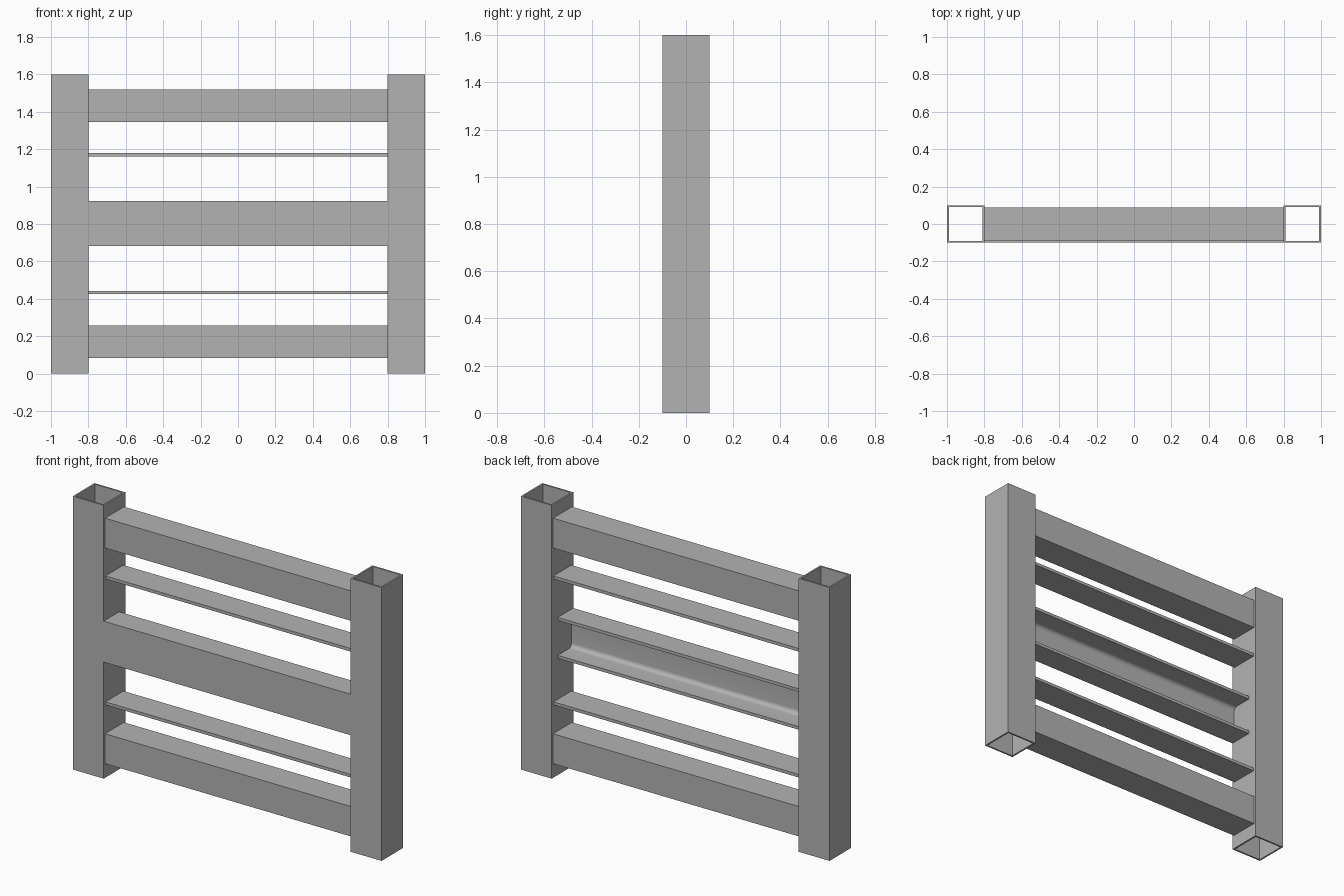
import bpy, bmesh, math

if "Cube" in bpy.data.objects:
    bpy.data.objects.remove(bpy.data.objects["Cube"], do_unlink=True)

# Single steel colour
GREY = (0.45, 0.45, 0.45, 1)
steel = bpy.data.materials.new("steel_grey")
steel.use_nodes = True
steel.diffuse_color = GREY
steel.node_tree.nodes["Principled BSDF"].inputs["Base Color"].default_value = GREY


def finish(name, bm):
    bmesh.ops.recalc_face_normals(bm, faces=bm.faces)
    mesh = bpy.data.meshes.new(name)
    bm.to_mesh(mesh)
    bm.free()
    mesh.materials.append(steel)
    obj = bpy.data.objects.new(name, mesh)
    bpy.context.collection.objects.link(obj)
    return obj


def bar(name, half_depth, z0, z1):
    """Solid-looking horizontal bar spanning between the posts."""
    bm = bmesh.new()
    bmesh.ops.create_cube(bm, size=1)
    for v in bm.verts:
        v.co.x *= 2 * SPAN
        v.co.y *= 2 * half_depth
        v.co.z = z0 if v.co.z < 0 else z1
    return finish(name, bm)


def post(name, cx):
    """Open-ended square tube."""
    half, wall, height = 0.1, 0.01, 1.6
    bm = bmesh.new()
    corners = [(-1, -1), (1, -1), (1, 1), (-1, 1)]

    def ring(r, z):
        return [bm.verts.new((cx + r * x, r * y, z)) for x, y in corners]

    rings = [ring(half, 0), ring(half, height),
             ring(half - wall, height), ring(half - wall, 0)]
    for k in range(4):
        a, b = rings[k], rings[(k + 1) % 4]
        for i in range(4):
            j = (i + 1) % 4
            bm.faces.new((a[i], a[j], b[j], b[i]))
    return finish(name, bm)


def channel(name, z0, z1, front, back, web, flange, radius):
    """C-section beam, open to the rear, with rounded inner corners."""
    half = (z1 - z0) / 2
    mid = (z0 + z1) / 2
    upper = [(front, half), (back, half), (back, half - flange)]
    cy, cz = front + web + radius, half - flange - radius
    for i in range(9):
        a = math.pi / 2 * (1 + i / 8)
        upper.append((cy + radius * math.cos(a), cz + radius * math.sin(a)))
    profile = upper + [(y, -z) for y, z in reversed(upper)]
    bm = bmesh.new()
    ends = [[bm.verts.new((x, y, mid + z)) for y, z in profile]
            for x in (-SPAN, SPAN)]
    n = len(profile)
    for i in range(n):
        j = (i + 1) % n
        bm.faces.new((ends[0][i], ends[0][j], ends[1][j], ends[1][i]))
    for end in ends:
        bm.faces.new(end)
    obj = finish(name, bm)
    bpy.ops.object.select_all(action="DESELECT")
    obj.select_set(True)
    bpy.context.view_layer.objects.active = obj
    bpy.ops.object.shade_smooth_by_angle(angle=math.radians(30))
    return obj


SPAN = 0.8

# Upright tubes
post("left_post", 0.9)
post("right_post", -0.9)

# Square rails
bar("top_rail", 0.0875, 1.345, 1.52)
bar("bottom_rail", 0.0875, 0.083, 0.258)

# Flat slats
bar("upper_slat", 0.083, 1.162, 1.18)
bar("lower_slat", 0.083, 0.425, 0.443)

# Middle channel beam, flush with the post fronts
channel("middle_channel", 0.682, 0.922, -0.1, 0.043, 0.015, 0.018, 0.025)
